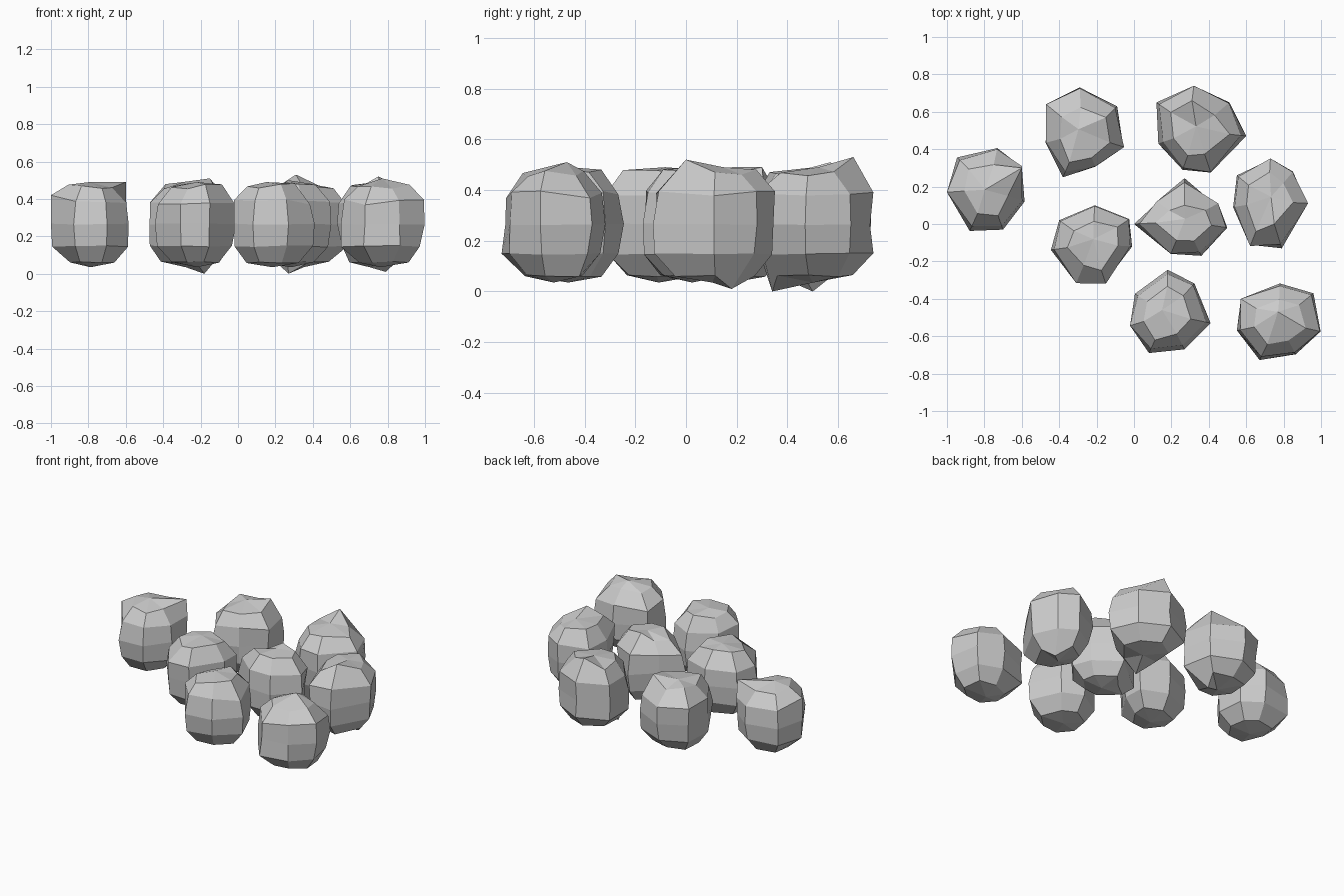
import bpy, bmesh, math, random
from mathutils import Vector

if "Cube" in bpy.data.objects:
    bpy.data.objects.remove(bpy.data.objects["Cube"])

random.seed(4)
MID, R = 0.265, 0.235

# Widest seven-sided outline of each rock, seen from above (counter-clockwise from +y)
outlines = [
    [(-.73, .41), (-.95, .36), (-1.0, .17), (-.88, -.04), (-.70, -.03), (-.585, .12), (-.60, .31)],
    [(-.29, .73), (-.47, .64), (-.49, .43), (-.38, .25), (-.20, .29), (-.05, .41), (-.075, .64)],
    [(.32, .74), (.12, .65), (.13, .43), (.26, .29), (.41, .275), (.60, .47), (.51, .65)],
    [(-.21, .10), (-.40, .02), (-.455, -.14), (-.31, -.32), (-.15, -.32), (-.01, -.12), (-.02, .03)],
    [(.27, .245), (.12, .12), (.0, .0), (.19, -.175), (.36, -.17), (.50, -.02), (.45, .11)],
    [(.73, .36), (.55, .26), (.53, .09), (.62, -.12), (.79, -.13), (.94, .11), (.85, .28)],
    [(.18, -.245), (.0, -.37), (-.04, -.55), (.08, -.69), (.27, -.67), (.41, -.53), (.33, -.31)],
    [(.78, -.315), (.57, -.40), (.55, -.57), (.67, -.73), (.87, -.705), (1.0, -.575), (.96, -.37)],
]

# Corners that stick out: rock index -> points the nearest corner is pulled to
peaks = {
    0: [(-1.0, .17, .42), (-.60, .30, .49)],
    1: [(-.15, .57, .51), (-.18, .50, .0)],
    2: [(.31, .66, .53), (.27, .34, .0)],
    4: [(.27, .10, .50)],
    5: [(.75, .0, .52), (.79, .18, .01)],
    7: [(.77, -.47, .51)],
}

# Latitude of each ring and how much of the outline it fills
rings = [(-60, .6), (-30, .93), (0, .98), (30, .94), (60, .6)]


def jitter(a):
    return random.uniform(-a, a)


def rock(index, outline):
    n = len(outline)
    c = sum((Vector(p) for p in outline), Vector((0, 0))) / n
    bm = bmesh.new()
    rows = []
    for lat, fill in rings:
        row = []
        for p in outline:
            f = min(1.0, fill + jitter(.07))
            q = c + (Vector(p) - c) * f
            z = MID + R * math.sin(math.radians(lat)) + jitter(.015 if lat > 0 else .004)
            row.append(bm.verts.new((q.x, q.y, z)))
        rows.append(row)
    bottom = bm.verts.new((c.x + jitter(.02), c.y + jitter(.02), MID - R + .005))
    top = bm.verts.new((c.x + jitter(.03), c.y + jitter(.03), MID + R - .01))
    for i in range(n):
        j = (i + 1) % n
        for lo, hi in zip(rows, rows[1:]):
            bm.faces.new((lo[i], lo[j], hi[j], hi[i]))
        bm.faces.new((bottom, rows[0][j], rows[0][i]))
        bm.faces.new((top, rows[-1][i], rows[-1][j]))
    # Pull out the sharp corners
    for p in peaks.get(index, []):
        p = Vector(p)
        min(bm.verts, key=lambda v: (v.co - p).length).co = p
    bmesh.ops.recalc_face_normals(bm, faces=bm.faces)
    name = f"rock_{index + 1}"
    me = bpy.data.meshes.new(name)
    bm.to_mesh(me)
    bm.free()
    bpy.context.collection.objects.link(bpy.data.objects.new(name, me))


for k, o in enumerate(outlines):
    rock(k, o)
